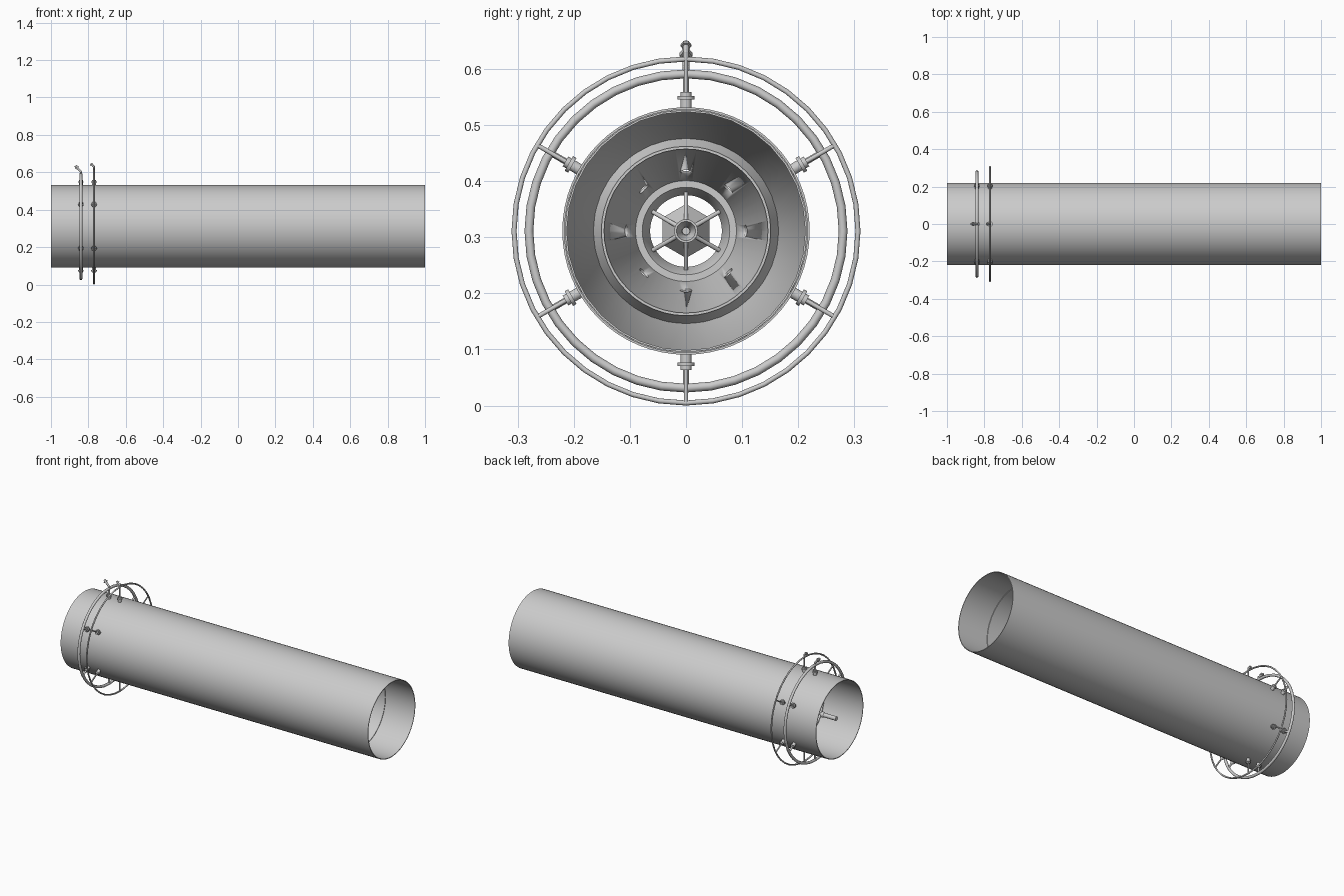
import bpy, math
from math import sin, cos, pi
from mathutils import Vector

if "Cube" in bpy.data.objects:
    bpy.data.objects.remove(bpy.data.objects["Cube"])

C = 0.311  # height of the long axis


def make(name, verts, faces, smooth=True):
    me = bpy.data.meshes.new(name)
    me.from_pydata(verts, [], faces)
    me.update()
    ob = bpy.data.objects.new(name, me)
    bpy.context.collection.objects.link(ob)
    bpy.ops.object.select_all(action='DESELECT')
    ob.select_set(True)
    bpy.context.view_layer.objects.active = ob
    bpy.ops.object.mode_set(mode='EDIT')
    bpy.ops.mesh.select_all(action='SELECT')
    bpy.ops.mesh.normals_make_consistent(inside=False)
    bpy.ops.object.mode_set(mode='OBJECT')
    if smooth:
        bpy.ops.object.shade_smooth_by_angle(angle=math.radians(35))
    return ob


def lathe(name, prof, n=48, smooth=True):
    """Turn a closed (x, radius) outline about the long axis."""
    m = len(prof)
    verts = [(x, r * cos(2 * pi * i / n + pi / 2), C + r * sin(2 * pi * i / n + pi / 2))
             for i in range(n) for x, r in prof]
    faces = [(i * m + j, i * m + (j + 1) % m, (i + 1) % n * m + (j + 1) % m, (i + 1) % n * m + j)
             for i in range(n) for j in range(m)]
    return make(name, verts, faces, smooth)


def rod(name, a, b, r1, r2=None, n=12):
    """Round bar between two points."""
    r2 = r1 if r2 is None else r2
    a, b = Vector(a), Vector(b)
    q = (b - a).to_track_quat('Z', 'Y')
    verts = [p + q @ Vector((r * cos(2 * pi * i / n), r * sin(2 * pi * i / n), 0))
             for p, r in ((a, r1), (b, r2)) for i in range(n)]
    faces = [(i, (i + 1) % n, n + (i + 1) % n, n + i) for i in range(n)]
    faces += [tuple(range(n))[::-1], tuple(range(n, 2 * n))]
    return make(name, verts, faces)


def polar(x, r, a):
    return (x, r * cos(a), C + r * sin(a))


def ball(name, p, r):
    bpy.ops.mesh.primitive_uv_sphere_add(segments=12, ring_count=8, radius=r, location=p)
    bpy.context.object.name = name
    bpy.ops.object.shade_smooth()


# outer casing tube, open at both ends
lathe("casing", [(-1, .2205), (1, .2205), (1, .2165), (-1, .2165)], 64)

# faceted liner against the casing, narrowing towards the burner end
lathe("liner", [(.81, .216), (-.33, .216), (-.33, .2155), (-.51, .167),
                (-.51, .164), (-.33, .2125), (.81, .2125)], 32)

# rolled lip and perforated burner cone
lathe("burner_lip", [(-.51, .167), (-.47, .148), (-.47, .146), (-.515, .164)])
cone = lathe("burner_cone", [(-.70, .09), (-.47, .147), (-.47, .151), (-.70, .094)])
for k in range(8):
    a = k * pi / 4
    cut = rod("hole_cutter", polar(-.635, .07, a), polar(-.635, .14, a), .011)
    cut.hide_render = True
    mod = cone.modifiers.new("hole", 'BOOLEAN')
    mod.object, mod.solver = cut, 'EXACT'
    bpy.context.view_layer.objects.active = cone
    bpy.ops.object.modifier_apply(modifier=mod.name)
    bpy.data.objects.remove(cut)

# back wall joining the liner to the casing
lathe("end_collar", [(-.75, .217), (-.67, .217), (-.67, .213), (-.75, .213)], 32)

# swirler ring, six-sided hub and spokes
lathe("swirler_ring", [(-.70, .094), (-.70, .078), (-.73, .064), (-.74, .064), (-.74, .094)])
lathe("swirler_hub", [(-.69, .02), (-.73, .048), (-.735, .046), (-.70, .015)], 6, False)
lathe("swirler_nozzle", [(-.68, .021), (-.74, .021), (-.74, .004), (-.70, .008), (-.68, .017)], 24)
for k in range(6):
    a = pi / 2 + k * pi / 3
    rod("swirler_vane", polar(-.695, .018, a), polar(-.72, .068, a), .004)

# fuel lance on the axis
rod("lance", (-.98, 0, C), (-.89, 0, C), .012)
rod("lance_stem", (-.89, 0, C), (-.70, 0, C), .007)
ball("lance_joint", (-.89, 0, C), .016)

# two supply rings with six feed spokes each
for name, x, R, t, sr in (("thick", -.84, .280, .0078, .0055), ("thin", -.77, .3065, .0045, .004)):
    bpy.ops.mesh.primitive_torus_add(major_radius=R, minor_radius=t, major_segments=40,
                                     minor_segments=10, location=(x, 0, C),
                                     rotation=(0, pi / 2, 0))
    bpy.context.object.name = name + "_supply_ring"
    bpy.ops.object.shade_smooth()
    for k in range(6):
        a = pi / 2 + k * pi / 3
        rod(name + "_feed_spoke", polar(x, .21, a), polar(x, R, a), sr)
        rod(name + "_boss", polar(x, .212, a), polar(x, .248, a), .010)
        rod(name + "_boss_flange", polar(x, .234, a), polar(x, .241, a), .015)

# bent inlet stubs on top of each ring
for name, x, z, dx, dz, r in (("thick", -.84, .591, -.03, .04, .006), ("thin", -.77, .6175, -.018, .022, .005)):
    z1 = z + .012
    end = (x + dx, 0, z1 + dz * .8)
    rod(name + "_inlet_base", (x, 0, z), (x, 0, z1), r)
    ball(name + "_inlet_elbow", (x, 0, z1), r * 1.05)
    rod(name + "_inlet_stub", (x, 0, z1), end, r)
    mid = Vector((x, 0, z1)).lerp(Vector(end), .6)
    rod(name + "_inlet_nut", mid, mid.lerp(Vector(end), .5), r * 1.9, n=6)
